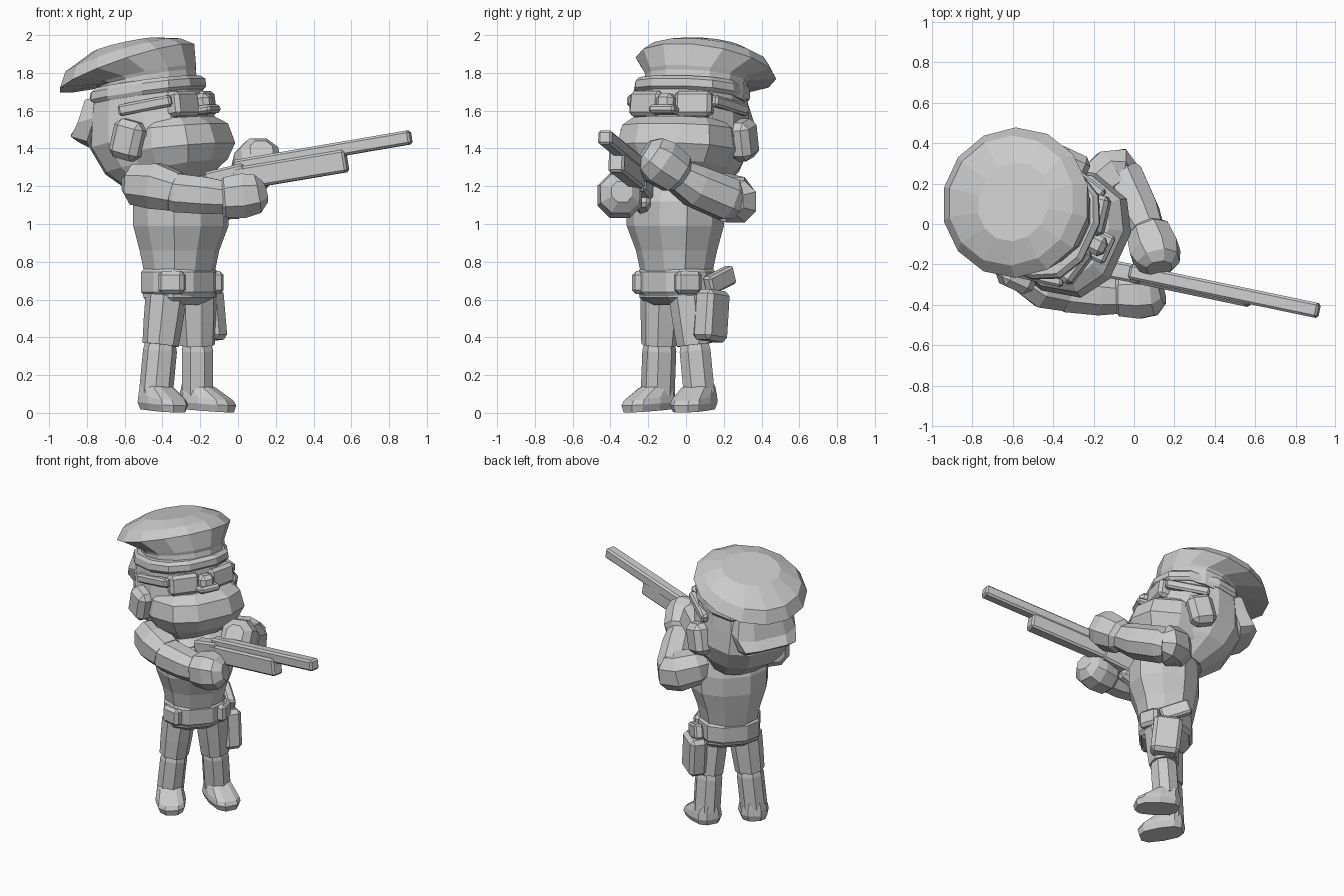
import bpy, bmesh
from math import sin, cos, pi, radians
from mathutils import Vector, Matrix

if "Cube" in bpy.data.objects:
    bpy.data.objects.remove(bpy.data.objects["Cube"])


def skin(name, loops):
    """Bridge equal-length point loops into one closed faceted mesh."""
    bm = bmesh.new()
    rows = [[bm.verts.new(p) for p in lp] for lp in loops]
    n = len(rows[0])
    for a, b in zip(rows, rows[1:]):
        for i in range(n):
            j = (i + 1) % n
            bm.faces.new((a[i], a[j], b[j], b[i]))
    bm.faces.new(rows[0][::-1])
    bm.faces.new(rows[-1])
    bmesh.ops.recalc_face_normals(bm, faces=bm.faces)
    return finish(name, bm)


def finish(name, bm):
    me = bpy.data.meshes.new(name)
    bm.to_mesh(me)
    bm.free()
    ob = bpy.data.objects.new(name, me)
    bpy.context.collection.objects.link(ob)
    return ob


def spow(v, p):
    return (abs(v) ** p) * (1 if v >= 0 else -1)


def loft(name, frame, rings, n=12, p=0.8):
    """rings: (forward, z, radius forward, radius side, tilt in degrees)."""
    loops = []
    for u, z, ru, rv, tilt in rings:
        t = radians(tilt)
        lp = []
        for i in range(n):
            a = 2 * pi * (i + 0.5) / n
            x, y = ru * spow(cos(a), p), rv * spow(sin(a), p)
            lp.append(frame @ Vector((u + x * cos(t), y, z + x * sin(t))))
        loops.append(lp)
    return skin(name, loops)


def limb(name, pts, radii, n=8):
    """Faceted tube along a path."""
    pts = [Vector(q) for q in pts]
    loops = []
    for k, (c, r) in enumerate(zip(pts, radii)):
        d = pts[min(k + 1, len(pts) - 1)] - pts[max(k - 1, 0)]
        q = d.to_track_quat('Z', 'Y')
        loops.append([c + q @ Vector((r * spow(cos(2 * pi * (i + .5) / n), .9),
                                      r * spow(sin(2 * pi * (i + .5) / n), .9), 0)) for i in range(n)])
    return skin(name, loops)


def box(name, mat, size, bevel=0.015):
    bm = bmesh.new()
    bmesh.ops.create_cube(bm, size=1, matrix=mat @ Matrix.Diagonal((*size, 1)))
    bmesh.ops.bevel(bm, geom=bm.edges[:], offset=bevel, segments=1, affect='EDGES')
    return finish(name, bm)


def beam(name, a, b, w, h, bevel=0.012):
    a, b = Vector(a), Vector(b)
    q = (b - a).to_track_quat('X', 'Z')
    return box(name, Matrix.Translation((a + b) / 2) @ q.to_matrix().to_4x4(),
               ((b - a).length, w, h), bevel)


def frame(x, y, yaw):
    return Matrix.Translation((x, y, 0)) @ Matrix.Rotation(radians(yaw), 4, 'Z')


def at(fr, u, v, z, yaw=0, pitch=0):
    return (fr @ Matrix.Translation((u, v, z)) @ Matrix.Rotation(radians(yaw), 4, 'Z')
            @ Matrix.Rotation(radians(-pitch), 4, 'Y'))


HEAD = frame(-0.45, 0.02, -25)
HIPS = frame(-0.31, -0.05, -42)

# Head, beard, brow
loft("head", HEAD, [(.09, 1.19, .17, .18, 15), (.03, 1.32, .28, .27, 12), (-.01, 1.45, .32, .31, 10),
                    (-.03, 1.6, .30, .29, 10), (-.03, 1.72, .28, .28, 10)])
loft("beard", HEAD, [(.15, 1.22, .15, .19, 14), (.15, 1.30, .25, .27, 10), (.14, 1.40, .295, .32, 6),
                     (.13, 1.51, .265, .30, 5), (.13, 1.555, .19, .25, 5)], n=10)
loft("brow_band", HEAD, [(-.03, 1.67, .28, .29, 8), (-.03, 1.69, .305, .30, 8),
                         (-.03, 1.73, .30, .295, 8), (-.03, 1.75, .27, .28, 8)])

# Slouched cap: flaring wall to a sharp rim, low dome, neck flap
CAP = HEAD @ Matrix.Translation((0, .02, 0))
loft("cap", CAP, [(-.03, 1.66, .28, .275, 14), (-.04, 1.77, .26, .275, 11), (-.05, 1.785, .275, .285, 12),
                  (-.16, 1.825, .385, .375, 20), (-.185, 1.885, .325, .325, 18),
                  (-.17, 1.945, .18, .20, 14)], n=14, p=1)
loft("neck_flap", HEAD, [(-.26, 1.67, .10, .20, 15), (-.29, 1.55, .10, .23, 15),
                         (-.345, 1.45, .095, .20, -15), (-.34, 1.42, .07, .15, -25)], n=8, p=.7)

# Face details
box("nose", at(HEAD, .29, 0, 1.645, 0, 8), (.10, .10, .09), .025)
box("moustache", at(HEAD, .31, 0, 1.605, 0, 8), (.11, .15, .045), .014)
for s, side in ((1, "left"), (-1, "right")):
    box(side + "_lens", at(HEAD, .235, s * .135, 1.635, s * 12, 8), (.09, .20, .135), .02)
    beam(side + "_glasses_arm", HEAD @ Vector((.22, s * .24, 1.655)),
         HEAD @ Vector((-.06, s * .30, 1.60)), .05, .06)
    box(side + "_ear", at(HEAD, 0, s * .315, 1.445, 0, -14), (.17, .12, .21), .035)

# Torso, hips, belt
loft("torso", HIPS, [(0, .74, .175, .19, 0), (0, .86, .20, .215, 0), (.01, .99, .235, .26, 0),
                     (.01, 1.12, .235, .265, 0), (0, 1.21, .20, .25, 0), (-.02, 1.29, .12, .14, 0)], n=10, p=.9)
loft("hips", HIPS, [(0, .57, .10, .17, 0), (0, .61, .16, .20, 0), (0, .66, .17, .20, 0)], n=10)
loft("belt", HIPS, [(0, .62, .165, .19, 0), (0, .64, .18, .205, 0),
                    (0, .745, .18, .205, 0), (0, .765, .165, .19, 0)], n=10)
for a, side in ((-60, "right"), (60, "left")):
    box(side + "_pouch", HIPS @ Matrix.Rotation(radians(a), 4, 'Z') @ Matrix.Translation((.19, 0, .69)),
        (.08, .14, .12), .02)

# Holster with sidearm grip
box("holster", at(HIPS, -.015, .235, .515, 6, 6), (.19, .12, .27), .025)
beam("sidearm_grip", HIPS @ Vector((.02, .24, .67)), HIPS @ Vector((-.17, .24, .735)), .06, .10)

# Legs and boots: hip, knee, ankle, boot heading
legs = {"right": ((-.38, -.13, .62), (-.41, -.14, .36), (-.435, -.15, .10), -52),
        "left": ((-.22, .015, .62), (-.215, .045, .36), (-.215, .07, .10), -28)}
for side, (h, k, f, yaw) in legs.items():
    h, k, f = Vector(h), Vector(k), Vector(f)
    limb(side + "_thigh", [h, h.lerp(k, .5), k], [.108, .103, .095])
    limb(side + "_shin", [k + Vector((0, 0, .015)), k.lerp(f, .12), f], [.078, .088, .088])
    loft(side + "_boot", frame(f.x, f.y, yaw),
         [(.06, .012, .145, .085, -4), (.06, .05, .155, .10, -4), (.055, .085, .145, .095, -8),
          (.01, .135, .09, .08, -3), (-.01, .15, .07, .07, 0)], n=10, p=.7)

# Arms: each a sleeve, a forearm and a mitten fist
limb("right_upper_arm", [(-.57, -.20, 1.21), (-.54, -.23, 1.21), (-.43, -.30, 1.20), (-.33, -.33, 1.17)],
     [.07, .115, .13, .11])
limb("right_forearm", [(-.37, -.33, 1.17), (-.33, -.335, 1.165), (-.17, -.355, 1.15), (-.06, -.36, 1.14)],
     [.085, .11, .105, .09])
limb("right_hand", [(-.10, -.35, 1.14), (-.07, -.35, 1.14), (.03, -.35, 1.15), (.10, -.35, 1.16), (.14, -.34, 1.17)],
     [.08, .115, .127, .11, .06])
limb("left_upper_arm", [(-.24, .10, 1.17), (-.20, .17, 1.16), (-.11, .25, 1.13), (-.06, .26, 1.12), (-.03, .24, 1.12)],
     [.09, .12, .13, .12, .08])
limb("left_forearm", [(-.08, .27, 1.10), (-.06, .22, 1.13), (.02, .05, 1.20), (.07, -.05, 1.26)],
     [.09, .12, .115, .09])
limb("left_hand", [(.06, -.02, 1.24), (.075, -.05, 1.265), (.105, -.14, 1.33), (.12, -.19, 1.37), (.125, -.22, 1.39)],
     [.075, .115, .13, .11, .065])

# Long gun: barrel, fore-end and dropping stock
beam("barrel", (-.02, -.235, 1.30), (.915, -.43, 1.46), .075, .075)
beam("fore_end", (-.02, -.245, 1.235), (.575, -.37, 1.335), .085, .12)
beam("receiver", (-.16, -.215, 1.20), (.05, -.255, 1.25), .09, .15)
beam("stock", (-.35, -.20, 1.06), (-.10, -.23, 1.17), .08, .16, .02)
